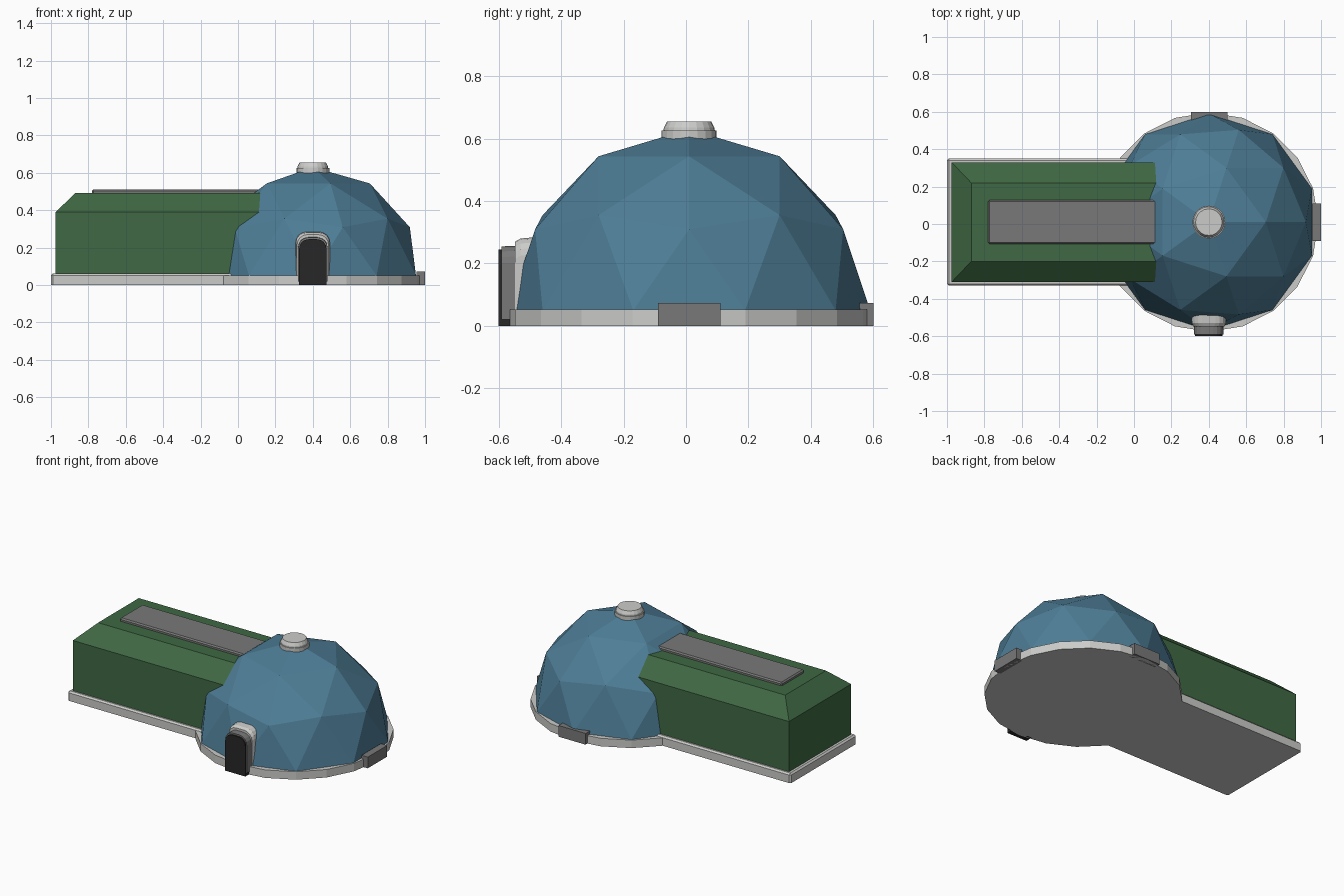
import bpy, bmesh, math
from mathutils import Matrix

if "Cube" in bpy.data.objects:
    bpy.data.objects.remove(bpy.data.objects["Cube"])

CX, CY = 0.40, 0.01   # dome centre; CY is also the hall's centre line


def material(name, rgb):
    m = bpy.data.materials.new(name)
    m.diffuse_color = (*rgb, 1)
    m.use_nodes = True
    m.node_tree.nodes["Principled BSDF"].inputs["Base Color"].default_value = m.diffuse_color
    return m


BLUE = material("dome_blue", (0.075, 0.205, 0.305))
GREEN = material("hall_green", (0.050, 0.140, 0.056))
LIGHT = material("light_grey", (0.60, 0.60, 0.59))
MID = material("mid_grey", (0.19, 0.19, 0.19))
DARK = material("door_dark", (0.020, 0.020, 0.021))


def finish(bm, name, mat):
    bmesh.ops.recalc_face_normals(bm, faces=bm.faces[:])
    me = bpy.data.meshes.new(name)
    bm.to_mesh(me)
    bm.free()
    me.materials.append(mat)
    ob = bpy.data.objects.new(name, me)
    bpy.context.collection.objects.link(ob)
    return ob


def loft(name, mat, loops):
    """Skin a list of equal-length closed loops and cap both ends."""
    bm = bmesh.new()
    rings = [[bm.verts.new(p) for p in loop] for loop in loops]
    n = len(rings[0])
    for a, b in zip(rings, rings[1:]):
        for i in range(n):
            j = (i + 1) % n
            bm.faces.new((a[i], a[j], b[j], b[i]))
    bm.faces.new(rings[0])
    bm.faces.new(rings[-1])
    return finish(bm, name, mat)


def box(name, mat, x0, x1, y0, y1, z0, z1, bevel=0):
    bm = bmesh.new()
    mtx = Matrix.Translation(((x0 + x1) / 2, (y0 + y1) / 2, (z0 + z1) / 2))
    mtx = mtx @ Matrix.Diagonal((x1 - x0, y1 - y0, z1 - z0, 1))
    bmesh.ops.create_cube(bm, size=1, matrix=mtx)
    if bevel:  # all edges except those of the underside
        edges = [e for e in bm.edges if max(v.co.z for v in e.verts) > z0 + 1e-5]
        bmesh.ops.bevel(bm, geom=edges, offset=bevel, segments=1, affect='EDGES')
    return finish(bm, name, mat)


def rect(x0, x1, half, z):
    return [(x0, CY - half, z), (x1, CY - half, z), (x1, CY + half, z), (x0, CY + half, z)]


def turned(name, mat, sides, profile):
    """Solid of revolution around the dome axis from (radius, z) pairs."""
    loops = [[(CX + r * math.cos(2 * math.pi * i / sides),
               CY + r * math.sin(2 * math.pi * i / sides), z) for i in range(sides)]
             for r, z in profile]
    return loft(name, mat, loops)


def arch(name, mat, z0, steps, r=0.055, seg=4):
    """Round-shouldered doorway lofted along y from (y, half_width, top) steps."""
    loops = []
    for y, w, top in steps:
        pts = [(CX + w, y, z0)]
        for side in (1, -1):
            for k in range(seg + 1):
                a = math.pi / 2 * (k / seg) + (0 if side == 1 else math.pi / 2)
                pts.append((CX + side * (w - r) + r * math.cos(a), y,
                            top - r + r * math.sin(a)))
        pts.append((CX - w, y, z0))
        loops.append(pts)
    return loft(name, mat, loops)


# foundations
box("hall_base", LIGHT, -1.0, 0.1, CY - 0.34, CY + 0.34, 0, 0.062, 0.01)
turned("dome_base", LIGHT, 20, [(0.586, 0), (0.586, 0.052)])

# faceted dome: upper half of an icosphere
bm = bmesh.new()
bmesh.ops.create_icosphere(bm, subdivisions=2, radius=0.58)
bmesh.ops.delete(bm, geom=[f for f in bm.faces if f.calc_center_median().z < 0], context='FACES')
bmesh.ops.holes_fill(bm, edges=[e for e in bm.edges if e.is_boundary])
bmesh.ops.translate(bm, verts=bm.verts[:], vec=(CX, CY, 0.05))
finish(bm, "dome", BLUE)

# vent on top of the dome
turned("vent_collar", LIGHT, 20, [(0.088, 0.59), (0.088, 0.626)])
turned("vent_cap", LIGHT, 20, [(0.083, 0.62), (0.081, 0.635), (0.071, 0.655)])

# long hall with hipped flat roof
loft("hall", GREEN, [rect(-0.975, 0.2, 0.32, 0.055),
                     rect(-0.975, 0.2, 0.32, 0.39),
                     rect(-0.87, 0.2, 0.21, 0.492)])
box("roof_panel", MID, -0.78, 0.2, CY - 0.117, CY + 0.117, 0.485, 0.512, 0.008)

# doorway
arch("door_frame", LIGHT, 0.03, [(-0.44, 0.093, 0.288), (-0.53, 0.091, 0.280), (-0.547, 0.084, 0.270)])
arch("door_surround", MID, 0.02, [(-0.50, 0.080, 0.257), (-0.591, 0.078, 0.255)])
arch("door", DARK, 0.0, [(-0.55, 0.073, 0.245), (-0.60, 0.073, 0.245)], r=0.05)

# anchor blocks on the rim
box("right_anchor", MID, 0.955, 1.0, CY - 0.1, CY + 0.1, 0, 0.073)
box("back_anchor", MID, CX - 0.095, CX + 0.1, 0.555, 0.6, 0, 0.073)
